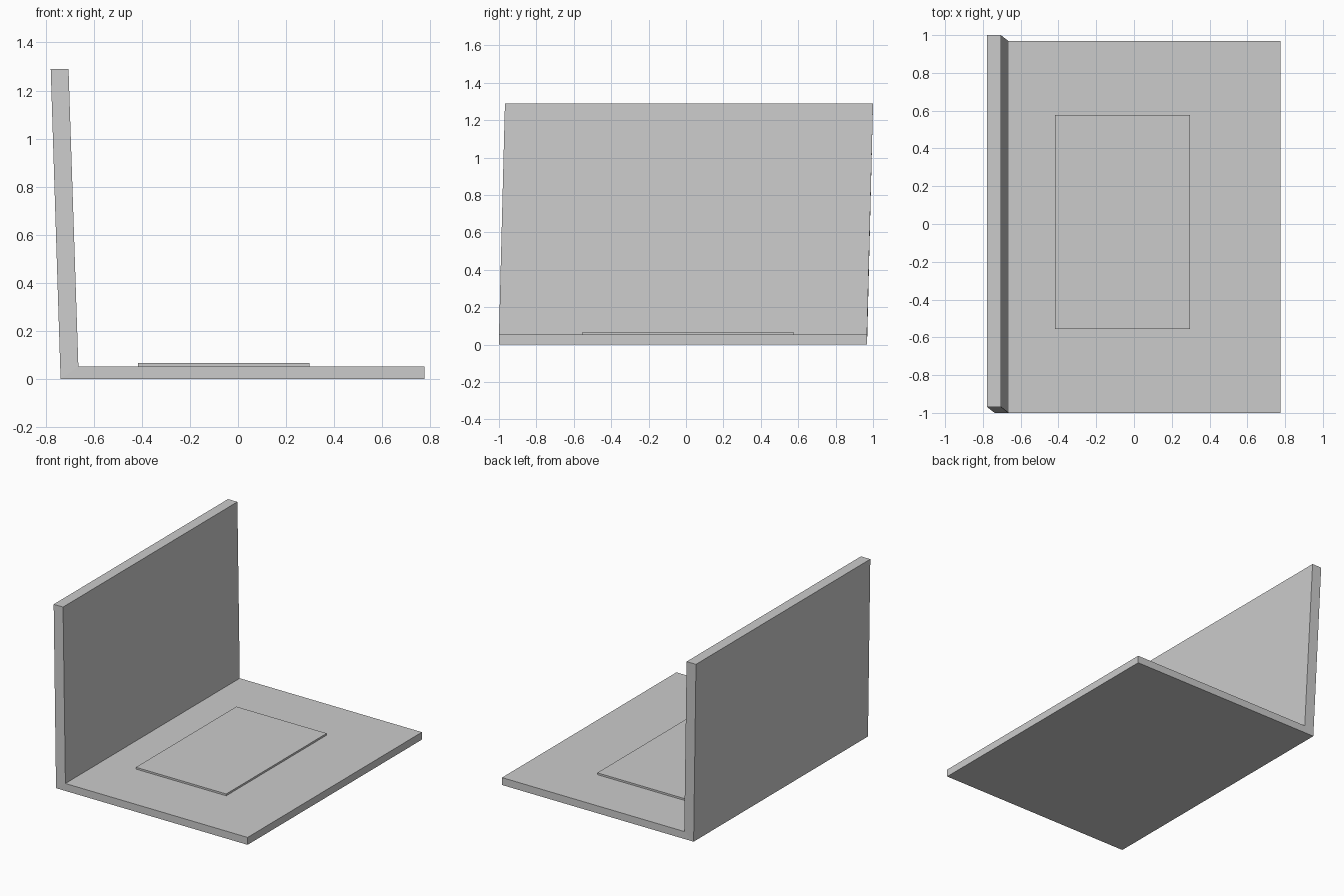
import bpy
import bmesh

if "Cube" in bpy.data.objects:
    bpy.data.objects.remove(bpy.data.objects["Cube"])


def new_object(name, bm):
    bmesh.ops.recalc_face_normals(bm, faces=bm.faces)
    mesh = bpy.data.meshes.new(name)
    bm.to_mesh(mesh)
    bm.free()
    obj = bpy.data.objects.new(name, mesh)
    bpy.context.collection.objects.link(obj)
    return obj


# Laptop body: L profile (x, z, sideways lean in y) spanned between two ends
profile = [(-0.738, 0, 0), (0.776, 0, 0), (0.776, 0.053, 0),
           (-0.664, 0.053, 0), (-0.705, 1.29, 0.032), (-0.779, 1.29, 0.032)]
bm = bmesh.new()
near, far = ([bm.verts.new((x, y + lean, z)) for x, z, lean in profile]
             for y in (-1.0, 0.968))
for i in range(6):
    j = (i + 1) % 6
    bm.faces.new((near[i], near[j], far[j], far[i]))
# End faces, split at the hinge so each part stays flat
for ring in (near, far):
    bm.faces.new(ring[:4])
    bm.faces.new((ring[0], ring[3], ring[4], ring[5]))
new_object("laptop_body", bm)

# Raised keyboard panel
bm = bmesh.new()
bmesh.ops.create_cube(bm, size=1)
bmesh.ops.scale(bm, vec=(0.714, 1.134, 0.016), verts=bm.verts)
bmesh.ops.translate(bm, vec=(-0.06, 0.01, 0.058), verts=bm.verts)
new_object("keyboard_panel", bm)
